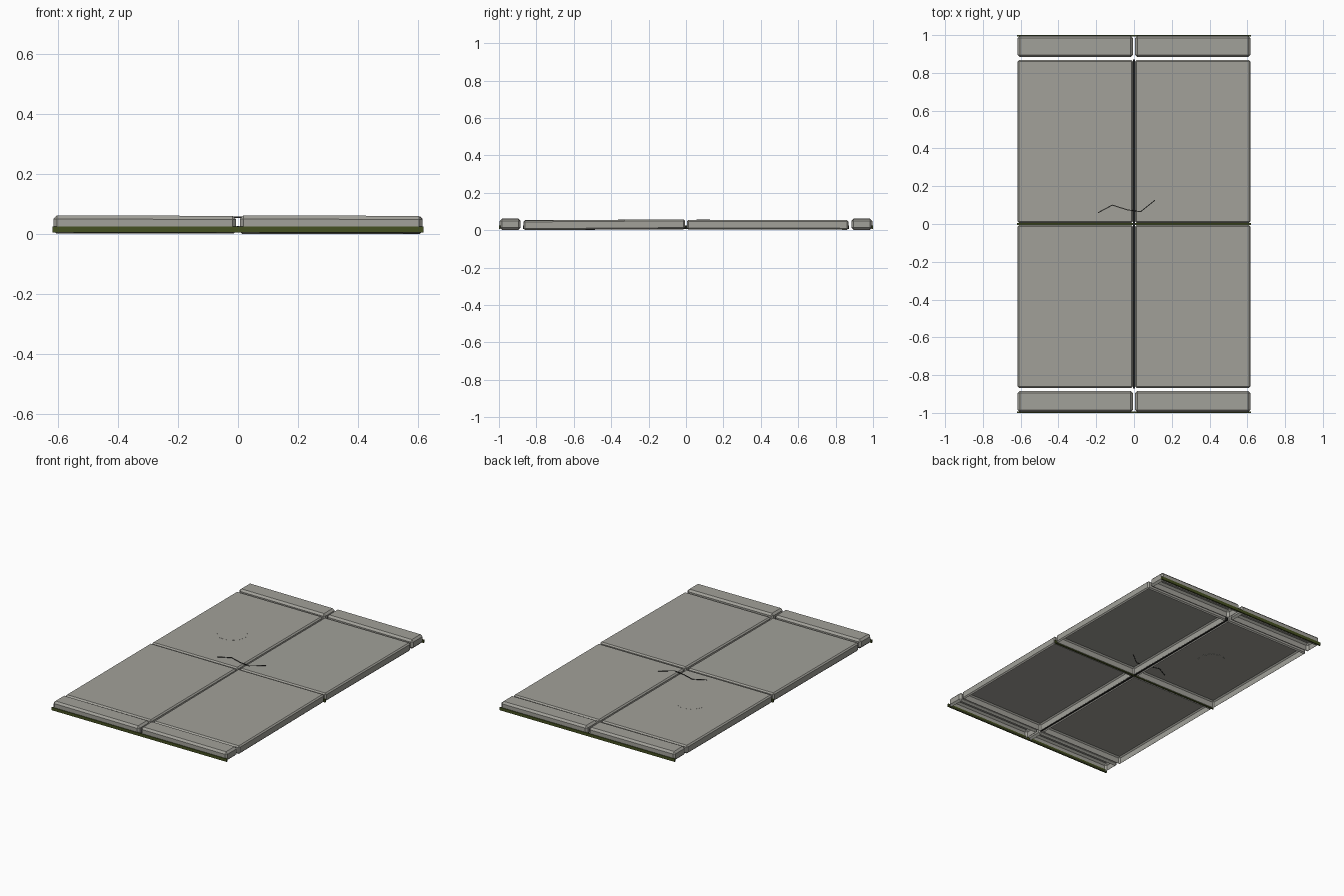
import bpy, bmesh, math
from mathutils import Matrix, Vector

if "Cube" in bpy.data.objects:
    bpy.data.objects.remove(bpy.data.objects["Cube"])


def material(name, rgb):
    m = bpy.data.materials.new(name)
    m.diffuse_color = (*rgb, 1.0)
    m.use_nodes = True
    m.node_tree.nodes["Principled BSDF"].inputs["Base Color"].default_value = m.diffuse_color
    return m


STONE = material("warm grey concrete", (0.36, 0.355, 0.32))
MOSS = material("dark moss green", (0.06, 0.08, 0.015))
DIRT = material("near black dirt", (0.018, 0.018, 0.016))


def finish(bm, name, mat):
    mesh = bpy.data.meshes.new(name)
    bm.to_mesh(mesh)
    bm.free()
    mesh.materials.append(mat)
    ob = bpy.data.objects.new(name, mesh)
    bpy.context.collection.objects.link(ob)
    return ob


def block(name, lo, hi, mat, bevel=0.0, open_bottom=False, tilt=(0, 0)):
    """Box between two corners, optionally chamfered, hollow below, tilted in degrees."""
    lo, hi = Vector(lo), Vector(hi)
    size, mid = hi - lo, (lo + hi) / 2
    bm = bmesh.new()
    bmesh.ops.create_cube(bm, size=1, matrix=Matrix.Diagonal((*size, 1)))
    if bevel:
        bmesh.ops.bevel(bm, geom=bm.edges[:], offset=bevel, segments=1,
                        affect='EDGES', profile=0.5)
    if open_bottom:
        bm.normal_update()
        bmesh.ops.delete(bm, geom=[f for f in bm.faces if f.normal.z < -0.99],
                         context='FACES')
    ob = finish(bm, name, mat)
    ob.location = mid
    ob.rotation_euler = (math.radians(tilt[0]), math.radians(tilt[1]), 0)
    return ob


# paving slabs and kerb stones, each an open-bottomed chamfered shell
slab_tilt = {(-1, -1): (0.2, 0.1), (1, -1): (0.4, 0.0),
             (-1, 1): (0.0, 0.0), (1, 1): (-0.1, 0.0)}
for sx, side in ((-1, "left"), (1, "right")):
    x0, x1 = sorted((sx * 0.006, sx * 0.616))
    for sy, end in ((-1, "front"), (1, "back")):
        y0, y1 = sorted((sy * 0.006, sy * 0.868))
        block(f"paving_slab_{end}_{side}", (x0, y0, 0.007), (x1, y1, 0.059),
              STONE, 0.008, True, slab_tilt[sx, sy])
        y0, y1 = sorted((sy * 0.884, sy * 0.996))
        block(f"kerb_{end}_{side}", (x0, y0, 0.007), (x1, y1, 0.065),
              STONE, 0.012, True, (0, 0.2))

# moss strips in the cross joint and along both kerb feet
for name, y in (("front", -0.996), ("middle", 0.0), ("back", 0.996)):
    block(f"moss_strip_{name}", (-0.62, y - 0.004, 0.009),
          (0.62, y + 0.004, 0.028), MOSS)

# dirt in the long joint
block("joint_dirt", (-0.005, -0.872, 0.011), (0.005, 0.872, 0.03), DIRT)

# zigzag crack lying on the slabs
path = [Vector(p) for p in ((-0.19, 0.06), (-0.115, 0.10), (-0.035, 0.075),
                            (0.035, 0.065), (0.11, 0.125))]
bm = bmesh.new()
for a, b in zip(path, path[1:]):
    d = b - a
    mid = (a + b) / 2
    mat = (Matrix.Translation((mid.x, mid.y, 0.0595))
           @ Matrix.Rotation(math.atan2(d.y, d.x), 4, 'Z')
           @ Matrix.Diagonal((d.length + 0.003, 0.005, 0.004, 1)))
    bmesh.ops.create_cube(bm, size=1, matrix=mat)
finish(bm, "crack", DIRT)

# worn round patch, almost flush with the slab
bm = bmesh.new()
bmesh.ops.create_cone(bm, cap_ends=True, segments=9, radius1=0.09, radius2=0.09,
                      depth=0.002, matrix=Matrix.Translation((-0.297, 0.369, 0.0585)))
finish(bm, "worn_patch", STONE)

# rest the whole model on the ground
bpy.context.view_layer.update()
low = min((o.matrix_world @ v.co).z for o in bpy.data.objects for v in o.data.vertices)
for o in bpy.data.objects:
    o.location.z -= low
